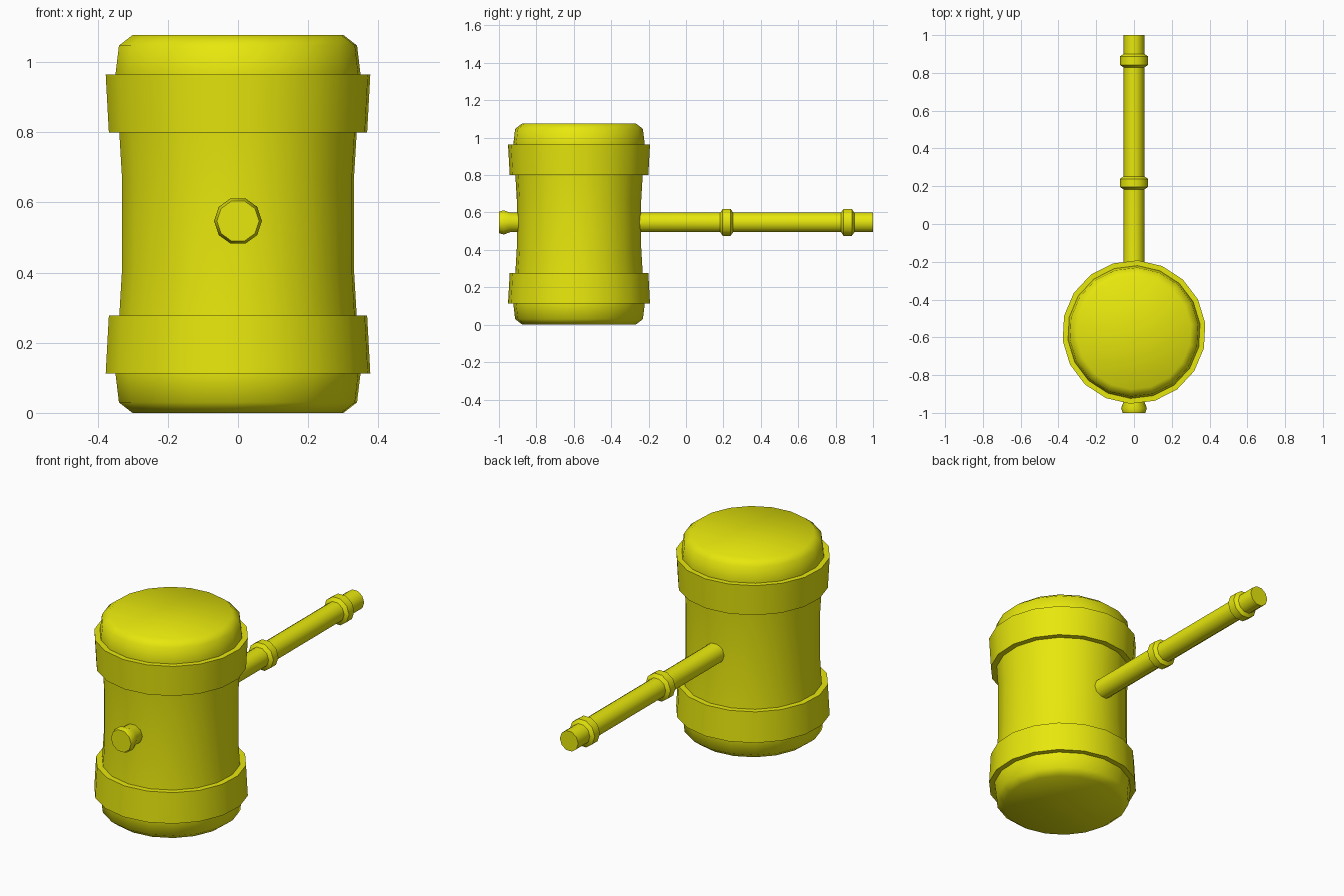
import bpy, bmesh, math
from mathutils import Matrix

if "Cube" in bpy.data.objects:
    bpy.data.objects.remove(bpy.data.objects["Cube"])

yellow = bpy.data.materials.new("yellow")
yellow.diffuse_color = (0.8, 0.8, 0.004, 1)
yellow.use_nodes = True
yellow.node_tree.nodes["Principled BSDF"].inputs["Base Color"].default_value = yellow.diffuse_color


def lathe(name, profile, sides, matrix, phase=0.0, loop=False, angle=60):
    """Spin (radius, height) points around z, then place with matrix."""
    bm = bmesh.new()
    rings = []
    for r, h in profile:
        rings.append([bm.verts.new((r * math.cos(phase + 2 * math.pi * i / sides),
                                    r * math.sin(phase + 2 * math.pi * i / sides), h))
                      for i in range(sides)])
    pairs = list(zip(rings, rings[1:]))
    if loop:
        pairs.append((rings[-1], rings[0]))
    else:
        bm.faces.new(rings[0][::-1])
        bm.faces.new(rings[-1])
    for a, b in pairs:
        for i in range(sides):
            j = (i + 1) % sides
            bm.faces.new((a[i], a[j], b[j], b[i]))
    bmesh.ops.recalc_face_normals(bm, faces=bm.faces[:])
    me = bpy.data.meshes.new(name)
    bm.to_mesh(me)
    bm.free()
    me.transform(matrix)
    me.materials.append(yellow)
    ob = bpy.data.objects.new(name, me)
    bpy.context.collection.objects.link(ob)
    bpy.ops.object.select_all(action='DESELECT')
    ob.select_set(True)
    bpy.context.view_layer.objects.active = ob
    bpy.ops.object.shade_smooth_by_angle(angle=math.radians(angle))
    return ob


TOP = 1.077
SIDES = 18
PHASE = math.radians(7)
head_at = Matrix.Translation((0, -0.572, 0))

# Head: waisted barrel with rounded ends, mirrored about mid height
half = [(0.303, 0), (0.342, 0.03), (0.352, 0.113), (0.341, 0.277), (0.333, 0.41)]
lathe("mallet_head", half + [(r, TOP - z) for r, z in reversed(half)],
      SIDES, head_at, PHASE)

# Two slightly flared bands around the head
band = [(0.34, 0.113), (0.38, 0.113), (0.371, 0.277), (0.33, 0.277)]
lathe("lower_band", band, SIDES, head_at, PHASE, loop=True)
lathe("upper_band", [(r, TOP - z) for r, z in band], SIDES, head_at, PHASE, loop=True)

# Handle: runs along y through the head, flared at the front, two grip rings
R = 0.055
handle = [(0.06, -1), (0.068, -0.975), (R, -0.94)]
for y0, y1 in ((0.183, 0.252), (0.829, 0.9)):
    handle += [(R, y0), (0.075, y0 + 0.013), (0.075, y1 - 0.013), (R, y1)]
handle.append((R, 1))
along_y = Matrix.Translation((0, 0, 0.547)) @ Matrix.Rotation(math.radians(-90), 4, 'X')
lathe("handle", handle, 10, along_y, angle=40)
